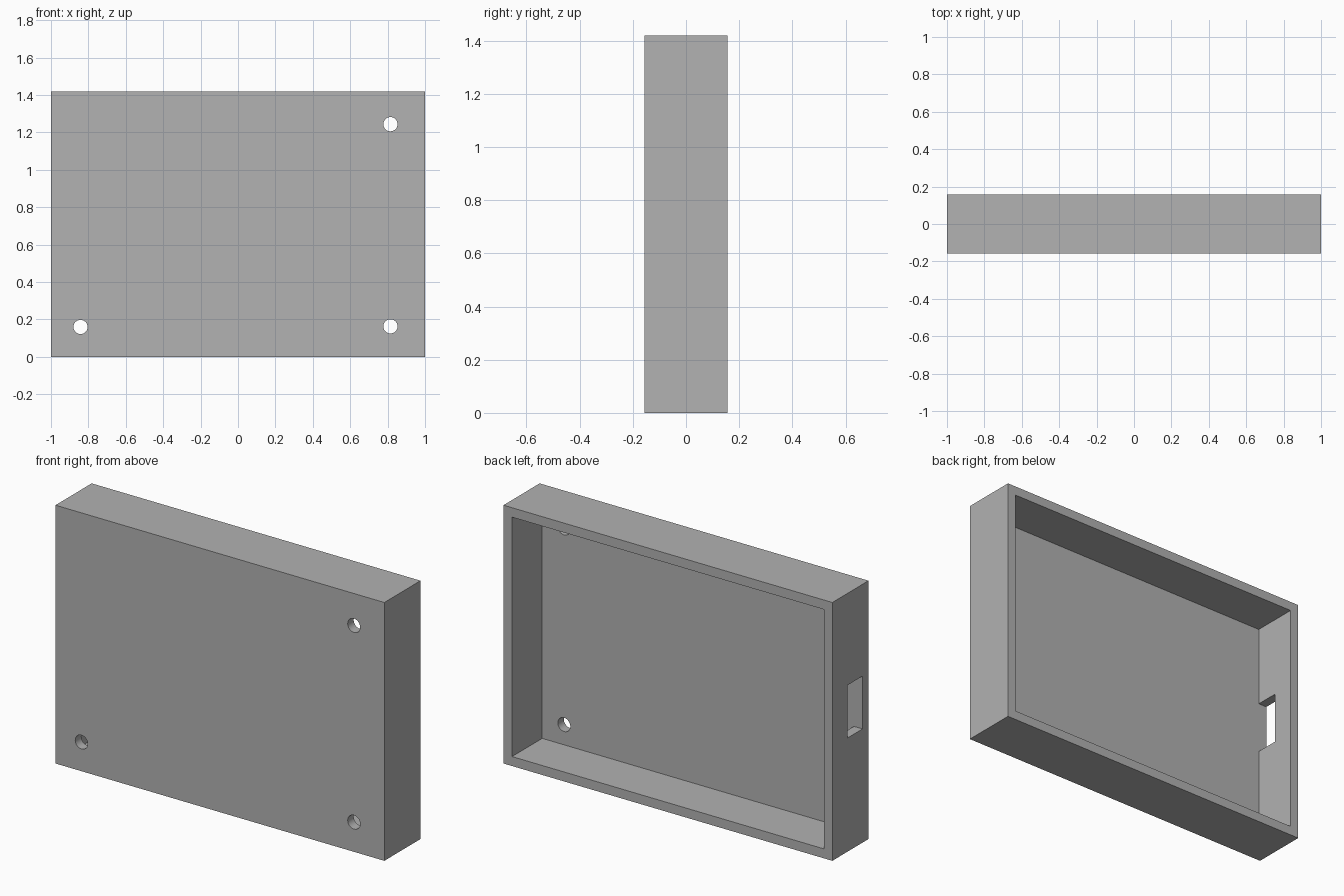
import bpy
import bmesh
from mathutils import Matrix, Vector

cube = bpy.data.objects.get("Cube")
if cube:
    bpy.data.objects.remove(cube, do_unlink=True)

HALF_Y, HEIGHT, WALL = 0.157, 1.42, 0.052
FLOOR = -HALF_Y + WALL

grey = bpy.data.materials.new("plain grey")
grey.use_nodes = True
colour = (0.445, 0.445, 0.445, 1)
grey.diffuse_color = colour
grey.node_tree.nodes["Principled BSDF"].inputs["Base Color"].default_value = colour


def make_object(name, bm):
    mesh = bpy.data.meshes.new(name)
    bm.to_mesh(mesh)
    bm.free()
    mesh.materials.append(grey)
    obj = bpy.data.objects.new(name, mesh)
    bpy.context.collection.objects.link(obj)
    return obj


def box(name, low, high):
    low, high = Vector(low), Vector(high)
    bm = bmesh.new()
    matrix = Matrix.Translation((low + high) / 2) @ Matrix.Diagonal((*(high - low), 1))
    bmesh.ops.create_cube(bm, size=1, matrix=matrix)
    return make_object(name, bm)


def hole(name, x, z):
    bm = bmesh.new()
    matrix = Matrix.Translation((x, -HALF_Y, z)) @ Matrix.Rotation(1.5707963, 4, "X")
    bmesh.ops.create_cone(bm, cap_ends=True, segments=32, radius1=0.038,
                          radius2=0.038, depth=0.2, matrix=matrix)
    return make_object(name, bm)


# Enclosure block, hollowed from the back
case = box("enclosure_shell", (-1, -HALF_Y, 0), (1, HALF_Y, HEIGHT))
cutters = [
    box("cavity_cutter", (-1 + WALL, FLOOR, WALL), (1 - WALL, 0.3, HEIGHT - WALL)),
    # Port opening in the side wall, level with the cavity floor
    box("port_cutter", (-1.1, FLOOR, 0.625), (-0.9, 0.027, 0.915)),
    # Screw holes through the front panel
    hole("lower_left_hole_cutter", 0.815, 0.163),
    hole("upper_left_hole_cutter", 0.815, 1.244),
    hole("lower_right_hole_cutter", -0.842, 0.16),
]

bpy.ops.object.select_all(action="DESELECT")
case.select_set(True)
bpy.context.view_layer.objects.active = case
for cutter in cutters:
    modifier = case.modifiers.new(cutter.name, "BOOLEAN")
    modifier.operation = "DIFFERENCE"
    modifier.solver = "EXACT"
    modifier.object = cutter
    bpy.ops.object.modifier_apply(modifier=modifier.name)
    bpy.data.objects.remove(cutter, do_unlink=True)

bpy.ops.object.shade_smooth_by_angle(angle=0.52)
